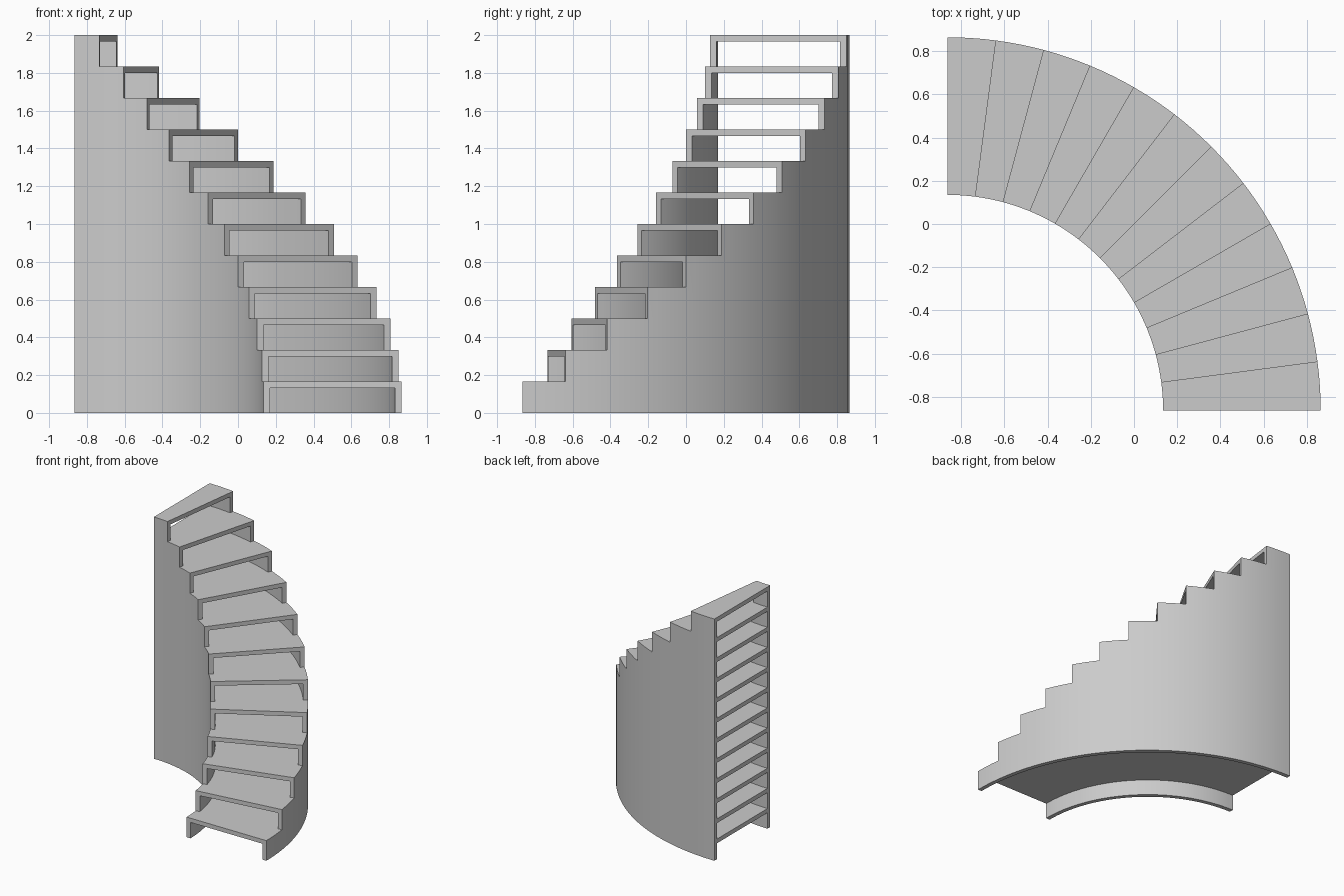
import bpy
import bmesh
from math import cos, sin, pi

STEPS = 12             # treads in the quarter turn
SEGS = 4               # arc segments per tread
RISE = 2 / STEPS
INNER, OUTER = 1.0, 1.73
WALL = 0.035           # thickness of side walls and treads
CENTRE = -OUTER / 2    # turning axis, same in x and y

cube = bpy.data.objects.get("Cube")
if cube:
    bpy.data.objects.remove(cube, do_unlink=True)

grey = bpy.data.materials.new("stone grey")
grey.use_nodes = True
colour = (0.6, 0.6, 0.6, 1)
grey.diffuse_color = colour
grey.node_tree.nodes["Principled BSDF"].inputs["Base Color"].default_value = colour

# Grid lines: angle, radius (wall, passage, wall) and height (hollow, tread)
columns = STEPS * SEGS
radii = [INNER, INNER + WALL, OUTER - WALL, OUTER]
heights = [0]
for step in range(STEPS):
    top = (step + 1) * RISE
    heights += [top - WALL, top]
layers = len(heights) - 1


def solid(col, ring, layer):
    """True where the staircase is filled: side walls, and treads between them."""
    if not (0 <= col < columns and 0 <= ring < 3 and 0 <= layer < layers):
        return False
    return layer // 2 <= col // SEGS and (ring != 1 or layer % 2 == 1)


bm = bmesh.new()
verts = {}


def vert(key):
    """Shared vertex at a grid corner."""
    if key not in verts:
        col, ring, layer = key
        angle = col / columns * pi / 2
        verts[key] = bm.verts.new((CENTRE + radii[ring] * cos(angle),
                                   CENTRE + radii[ring] * sin(angle),
                                   heights[layer]))
    return verts[key]


# Skin every boundary between filled and empty cells
for col in range(columns):
    for ring in range(3):
        for layer in range(layers):
            cell = (col, ring, layer)
            if not solid(*cell):
                continue
            for axis in range(3):
                for side in (0, 1):
                    beside = list(cell)
                    beside[axis] += 2 * side - 1
                    if solid(*beside):
                        continue
                    loop = []
                    for a, b in ((0, 0), (1, 0), (1, 1), (0, 1)):
                        corner = list(cell)
                        corner[axis] += side
                        corner[(axis + 1) % 3] += a
                        corner[(axis + 2) % 3] += b
                        loop.append(vert(tuple(corner)))
                    # Angle, radius, height is a left-handed order
                    if side:
                        loop.reverse()
                    bm.faces.new(loop)

mesh = bpy.data.meshes.new("curved_staircase")
bm.to_mesh(mesh)
bm.free()
mesh.materials.append(grey)
stairs = bpy.data.objects.new("curved_staircase", mesh)
bpy.context.collection.objects.link(stairs)

# Smooth the curved walls, keep the step edges sharp
bpy.ops.object.select_all(action="DESELECT")
stairs.select_set(True)
bpy.context.view_layer.objects.active = stairs
bpy.ops.object.shade_smooth_by_angle(angle=pi / 6)
